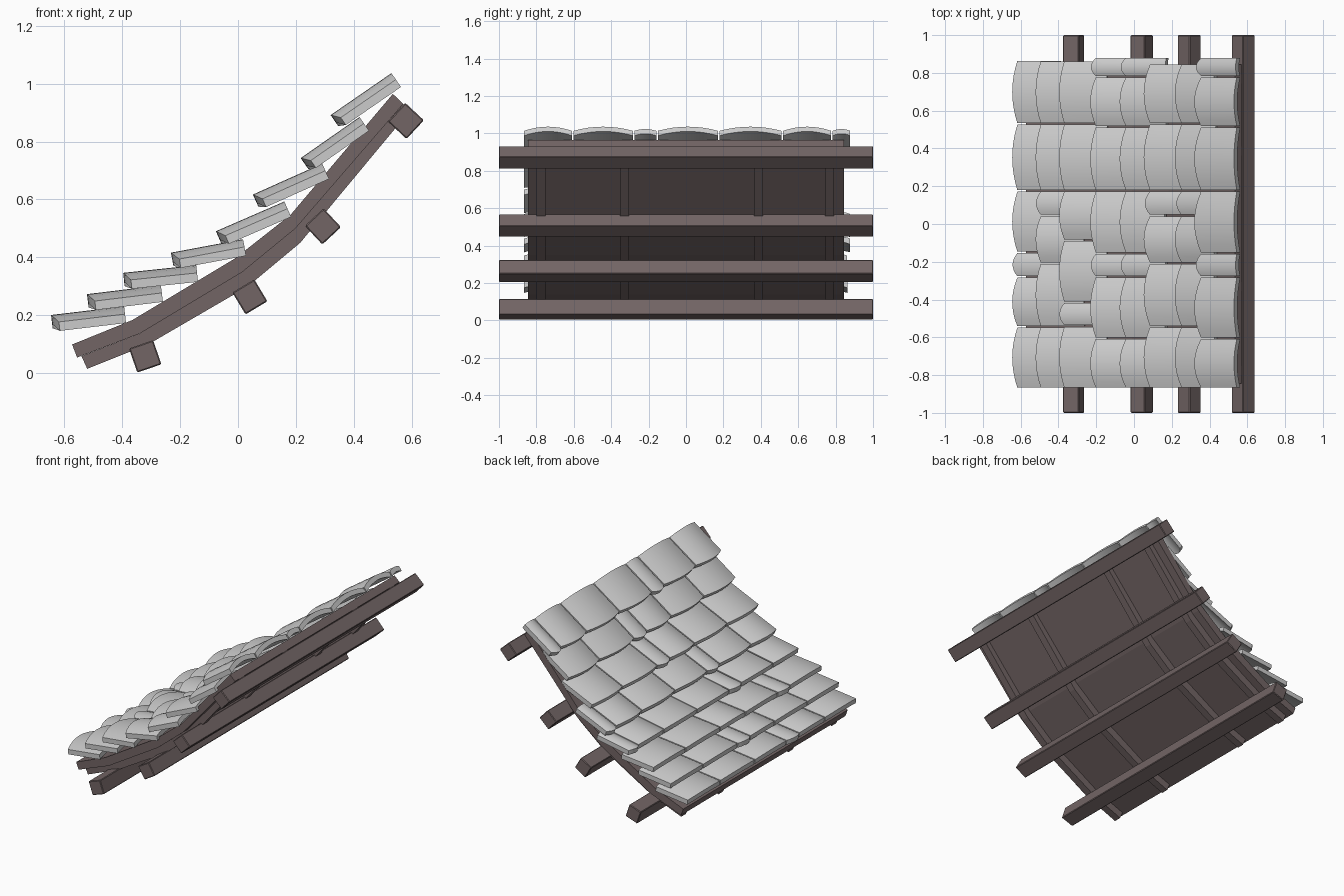
import bpy, bmesh, math
from mathutils import Vector

if "Cube" in bpy.data.objects:
    bpy.data.objects.remove(bpy.data.objects["Cube"])

wood = bpy.data.materials.new("dark_wood")
wood.diffuse_color = (0.17, 0.13, 0.13, 1)
wood.use_nodes = True
wood.node_tree.nodes["Principled BSDF"].inputs["Base Color"].default_value = wood.diffuse_color


def finish(bm, name, mat=None):
    bmesh.ops.recalc_face_normals(bm, faces=bm.faces)
    me = bpy.data.meshes.new(name)
    bm.to_mesh(me)
    bm.free()
    ob = bpy.data.objects.new(name, me)
    bpy.context.collection.objects.link(ob)
    if mat:
        me.materials.append(mat)
    return ob


def curved_board(name, top, bottom, y0, y1):
    """Extrude the strip between two side profiles along y."""
    bm = bmesh.new()
    rings = [[bm.verts.new(p) for p in
              ((t[0], y0, t[1]), (t[0], y1, t[1]), (b[0], y1, b[1]), (b[0], y0, b[1]))]
             for t, b in zip(top, bottom)]
    for a, b in zip(rings, rings[1:]):
        for i in range(4):
            j = (i + 1) % 4
            bm.faces.new((a[i], a[j], b[j], b[i]))
    bm.faces.new(rings[0])
    bm.faces.new(rings[-1])
    return finish(bm, name, wood)


# Roof deck and the rafters beneath it
upper = [(-.572, .10), (-.365, .184), (-.01, .397), (.182, .548), (.534, .964)]
middle = [(-.555, .055), (-.338, .138), (.015, .35), (.198, .50), (.57, .93)]
lower = [(-.52, .016), (-.31, .10), (.034, .30), (.214, .45), (.588, .90)]
curved_board("roof_deck", upper, middle, -.845, .845)
raft_top = [(-.54, .06)] + middle[1:]
for i, y in enumerate((-.775, -.33, .387, .768)):
    curved_board(f"rafter_{i + 1}", raft_top, lower, y - .024, y + .024)

# Long cross beams with eased edges
for i, (x, z, a) in enumerate(((-.32, .059, 19), (.041, .264, 31),
                               (.293, .507, 43), (.579, .871, 47))):
    bm = bmesh.new()
    bmesh.ops.create_cube(bm, size=1)
    bmesh.ops.scale(bm, vec=(.088, 2, .088), verts=bm.verts)
    bmesh.ops.bevel(bm, geom=bm.edges[:], offset=.004, segments=1, affect='EDGES')
    ob = finish(bm, f"cross_beam_{i + 1}", wood)
    ob.location = (x, 0, z)
    ob.rotation_euler.y = -math.radians(a)


def add_tile(bm, start, end, y0, y1, n=8, thick=.031):
    """Arched tile with a rounded lower lip."""
    s, e = Vector((start[0], 0, start[1])), Vector((end[0], 0, end[1]))
    d = (e - s).normalized()
    up = Vector((-d.z, 0, d.x))
    arch = .027 if y1 - y0 > .15 else .012
    rings = []
    for i in range(n + 1):
        t = i / n
        k = 1 - (2 * t - 1) ** 2
        y = Vector((0, y0 + (y1 - y0) * t, 0))
        lip = s - d * .024 * k
        rise = up * arch * k
        rings.append([bm.verts.new(p + y + rise) for p in
                      (lip, e, e + up * thick, lip + up * thick)])
    for a, b in zip(rings, rings[1:]):
        for i in range(4):
            j = (i + 1) % 4
            bm.faces.new((a[i], a[j], b[j], b[i]))
    bm.faces.new(rings[0])
    bm.faces.new(rings[-1])


# Tile joints along y: each row lists where one tile ends and the next begins
J_A = (-.87, -.545, -.28, -.15, .175, .53, .868)
J_B = (-.87, -.543, -.207, .045, .175, .53, .865)
J_C = (-.87, -.54, -.415, -.085, .175, .53, .865)
J_D = (-.87, -.606, -.28, -.155, .175, .515, .78, .882)
J_E = (-.87, -.543, -.207, .045, .175, .53, .848)
rows = [
    ((-.614, .147), (-.386, .174), J_A),
    ((-.490, .219), (-.259, .247), J_B),
    ((-.366, .292), (-.138, .316), J_C),
    ((-.197, .364), (.028, .406), J_D),
    ((-.031, .447), (.183, .540), J_D),
    ((.097, .574), (.314, .671), J_E),
    ((.269, .709), (.452, .837), J_E),
    ((.372, .857), (.562, .988), J_D),
]
for i, (s, e, joints) in enumerate(rows):
    bm = bmesh.new()
    for y0, y1 in zip(joints, joints[1:]):
        add_tile(bm, s, e, y0 + .004, y1 - .004)
    ob = finish(bm, f"tile_row_{i + 1}")
    bpy.ops.object.select_all(action='DESELECT')
    ob.select_set(True)
    bpy.context.view_layer.objects.active = ob
    bpy.ops.object.shade_smooth_by_angle(angle=math.radians(30))
